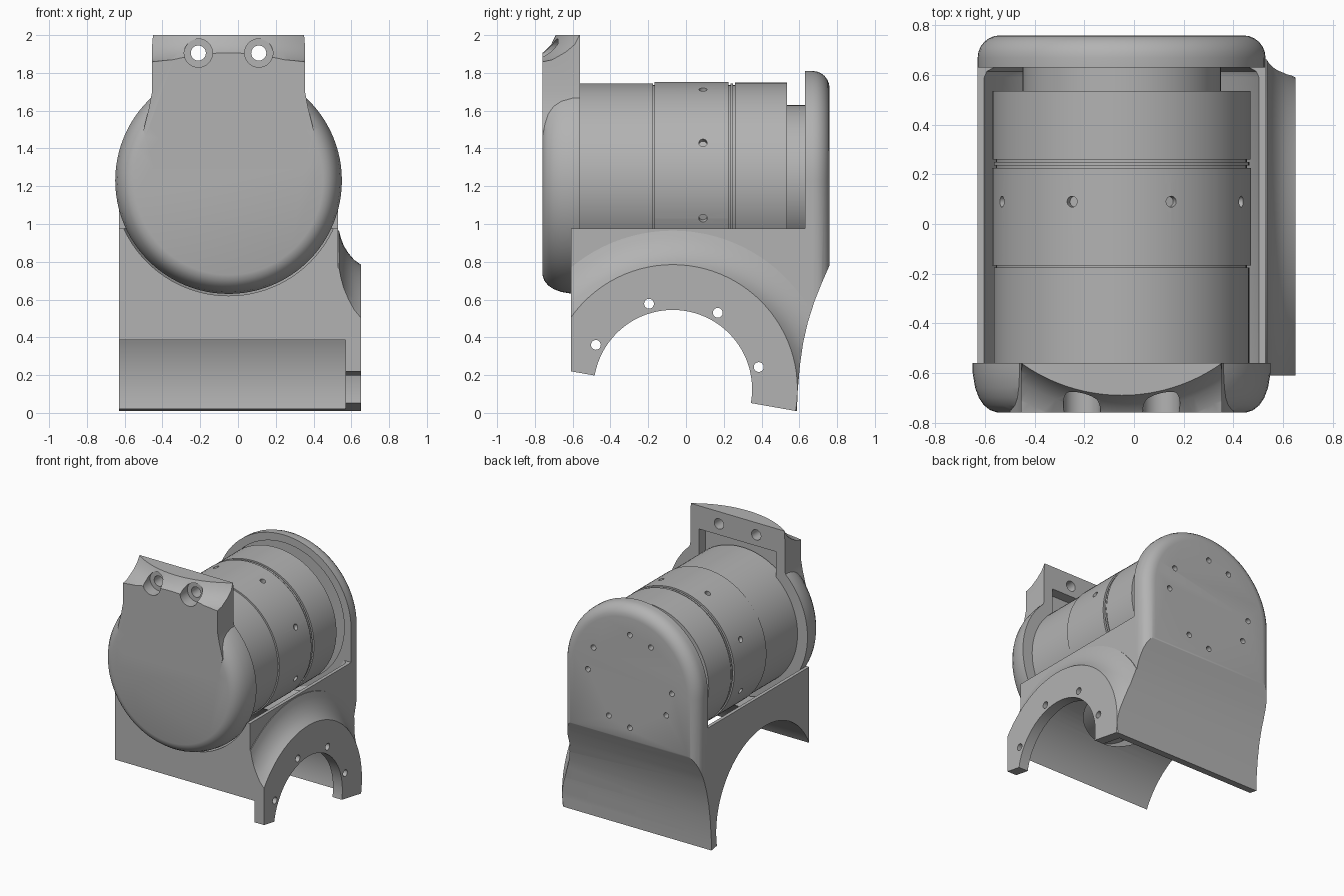
import bpy, bmesh
from math import sin, cos, pi, radians
from mathutils import Matrix, Vector

cube = bpy.data.objects.get("Cube")
if cube:
    bpy.data.objects.remove(cube, do_unlink=True)

grey = bpy.data.materials.new("plain_grey")
grey.use_nodes = True
COL = (0.45, 0.45, 0.45, 1)
grey.diffuse_color = COL
grey.node_tree.nodes["Principled BSDF"].inputs["Base Color"].default_value = COL

CX, CZ = -0.05, 1.23        # drive axis, along y
AY, AZ = -0.07, 0.125       # arch axis, along x
PLACE = {"X": lambda a, u, v: (a, u, v),
         "Y": lambda a, u, v: (u, a, v),
         "Z": lambda a, u, v: (u, v, a)}


def make(name, rings, axis):
    """Skin a stack of (axial, outline) rings into a closed solid."""
    bm = bmesh.new()
    loops = [[bm.verts.new(PLACE[axis](a, u, v)) for u, v in pts] for a, pts in rings]
    for lo, hi in zip(loops, loops[1:]):
        for i in range(len(lo)):
            j = (i + 1) % len(lo)
            bm.faces.new((lo[i], lo[j], hi[j], hi[i]))
    bm.faces.new(loops[0])
    bm.faces.new(loops[-1])
    bmesh.ops.recalc_face_normals(bm, faces=bm.faces)
    mesh = bpy.data.meshes.new(name)
    bm.to_mesh(mesh)
    bm.free()
    mesh.materials.append(grey)
    ob = bpy.data.objects.new(name, mesh)
    bpy.context.collection.objects.link(ob)
    return ob


def circle(r, cu, cv, n):
    return [(cu + r * cos(2 * pi * i / n), cv + r * sin(2 * pi * i / n)) for i in range(n)]


def lathe(name, profile, axis, cu, cv, n=96):
    return make(name, [(a, circle(r, cu, cv, n)) for a, r in profile], axis)


def rod(r, a0, a1, axis, cu, cv, n=96):
    return lathe("cutter", [(a0, r), (a1, r)], axis, cu, cv, n)


def prism(name, pts, axis, a0, a1):
    return make(name, [(a0, pts), (a1, pts)], axis)


def box(x0, x1, y0, y1, z0, z1):
    return prism("cutter", [(x0, y0), (x1, y0), (x1, y1), (x0, y1)], "Z", z0, z1)


def combine(ob, others, op="DIFFERENCE"):
    """Apply booleans one after another and discard the tools."""
    for other in others:
        mod = ob.modifiers.new("bool", "BOOLEAN")
        mod.operation, mod.solver, mod.object = op, "EXACT", other
        dg = bpy.context.evaluated_depsgraph_get()
        mesh = bpy.data.meshes.new_from_object(ob.evaluated_get(dg))
        ob.modifiers.clear()
        ob.data = mesh
        bpy.data.objects.remove(other, do_unlink=True)


# --- Cradle: arched back plate and saddle in one solid
half = 0.58
outline = [(CX - half, -0.2), (CX + half, -0.2)]
outline += [(CX + half * cos(pi * i / 40), CZ + half * sin(pi * i / 40)) for i in range(41)]
cradle = prism("cradle", outline, "Y", -0.61, 0.76)
bm = bmesh.new()
bm.from_mesh(cradle.data)
rim = [e for e in bm.edges if all(v.co.y > 0.75 for v in e.verts)]
bmesh.ops.bevel(bm, geom=rim, offset=0.09, segments=6, profile=0.5, affect="EDGES")
bm.to_mesh(cradle.data)
bm.free()

# Side flange flaring out of the saddle
flange = lathe("flange", [(0.45, 0.84), (0.535, 0.84), (0.545, 0.8), (0.56, 0.76),
                          (0.585, 0.72), (0.615, 0.685), (0.65, 0.66)], "X", AY, AZ)
combine(flange, [box(0, 1, -2, -0.61, -1, 2)])
combine(cradle, [flange], "UNION")

# Concave lower back, open top, drive bore, arch and slanted foot
back_curve = [(0.775, 0.82), (0.755, 0.77), (0.72, 0.69), (0.68, 0.59), (0.645, 0.48),
              (0.62, 0.37), (0.603, 0.25), (0.59, 0.1), (0.58, -0.3), (1, -0.3), (1, 0.82)]
foot = box(-1, 1, -2, 2, -1, 0)
foot.data.transform(Matrix.Translation(Vector((0, AY, AZ))) @ Matrix.Rotation(radians(-10), 4, "X"))
combine(cradle, [
    prism("cutter", back_curve, "X", -1, 1),
    box(-1, 1, -1, 0.63, 0.975, 2),
    lathe("cutter", [(-1, 0.61), (0.59, 0.61), (0.615, 0.6), (0.63, 0.575)], "Y", CX, CZ),
    rod(0.52, 0.5, 0.66, "Y", CX, CZ),
    rod(0.6, -1, 0.57, "X", AY, AZ),
    rod(0.42, 0.5, 1, "X", AY, AZ),
    foot])

# Screw holes in the flange and the back plate
for deg in (150, 105.5, 59.5, 14.5):
    t = radians(deg)
    combine(cradle, [rod(0.026, 0.5, 0.8, "X", AY + 0.47 * cos(t), AZ + 0.47 * sin(t), 20)])
for deg in (0, 60, 90, 150, 180, 240, 270, 330):
    t = radians(deg)
    combine(cradle, [rod(0.021, 0.7, 0.9, "Y", CX - 0.36 * cos(t), CZ + 0.36 * sin(t), 16)])

# --- Front cap: rounded disc with an upright tab
cap = lathe("front_cap", [(-0.76, 0.5), (-0.75, 0.53), (-0.73, 0.555), (-0.7, 0.575),
                          (-0.66, 0.59), (-0.6, 0.6), (-0.56, 0.6)], "Y", CX, CZ)
side = [(0.4, 2.0), (0.405, 1.94), (0.405, 1.7), (0.42, 1.62), (0.45, 1.5), (0.4, 1.3)]
tab = prism("tab", [(CX + u, z) for u, z in side] + [(CX - u, z) for u, z in reversed(side)],
            "Y", -0.76, -0.56)
# Scooped crown of the tab
crown = lathe("crown", [(1, 1.4), (1.84, 1.4), (1.85, 0.9), (1.87, 0.82), (1.91, 0.76),
                        (1.95, 0.72), (2.0, 0.696)], "Z", CX, 0.006, 160)
combine(tab, [crown], "INTERSECT")
combine(cap, [tab], "UNION")
for x in (-0.21, 0.11):
    combine(cap, [rod(0.075, -1, -0.67, "Y", x, 1.905, 32),
                  rod(0.04, -1, 0, "Y", x, 1.905, 24)])
combine(cap, [box(-0.38, 0.28, -0.64, -0.5, 1.3, 1.82)])

# --- Drive unit: stepped drum with a groove and radial screw sockets
drum = lathe("drive_drum", [(-0.62, 0.515), (-0.175, 0.515), (-0.175, 0.505), (-0.168, 0.505),
                            (-0.168, 0.522), (0.225, 0.522), (0.225, 0.505), (0.235, 0.505),
                            (0.235, 0.515), (0.25, 0.515), (0.25, 0.505), (0.26, 0.505),
                            (0.26, 0.52), (0.535, 0.52), (0.535, 0.4), (0.67, 0.4)], "Y", CX, CZ)
for i in range(8):
    socket = rod(0.022, 0.49, 0.6, "Z", 0, 0, 16)
    socket.data.transform(Matrix.Translation(Vector((CX, 0.09, CZ)))
                          @ Matrix.Rotation(radians(22.5 + 45 * i), 4, "Y"))
    combine(drum, [socket])

# Smooth curved faces, keep the machined edges sharp
bpy.ops.object.select_all(action="DESELECT")
for ob in (cradle, cap, drum):
    ob.select_set(True)
    bpy.context.view_layer.objects.active = ob
bpy.ops.object.shade_smooth_by_angle(angle=radians(28))
